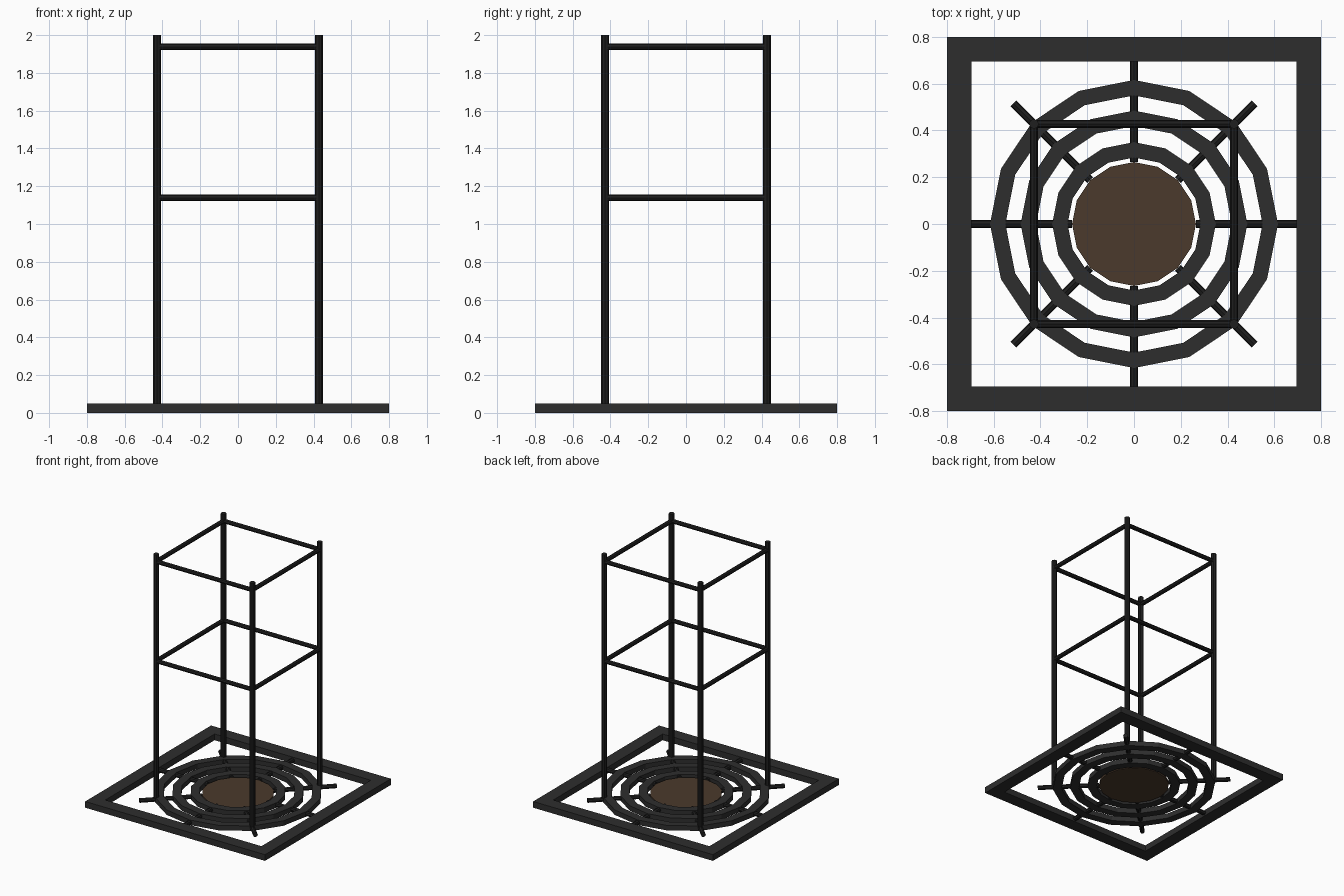
import bpy, bmesh, math
from mathutils import Vector

if "Cube" in bpy.data.objects:
    bpy.data.objects.remove(bpy.data.objects["Cube"])


def material(name, rgb):
    m = bpy.data.materials.new(name)
    m.diffuse_color = (*rgb, 1)
    m.use_nodes = True
    m.node_tree.nodes["Principled BSDF"].inputs["Base Color"].default_value = m.diffuse_color
    return m


IRON = material("dark grey iron", (0.027, 0.027, 0.027))
BLACK = material("black steel", (0.013, 0.013, 0.013))
SOIL = material("brown soil", (0.07, 0.042, 0.025))


def finish(bm, name, mat):
    bmesh.ops.recalc_face_normals(bm, faces=bm.faces)
    me = bpy.data.meshes.new(name)
    bm.to_mesh(me)
    bm.free()
    me.materials.append(mat)
    ob = bpy.data.objects.new(name, me)
    bpy.context.collection.objects.link(ob)
    return ob


def ring(name, r_out, r_in, z0, z1, sides, mat, turn=0.0):
    """Flat band with a rectangular section and a polygon outline."""
    bm = bmesh.new()
    section = [(r_out, z0), (r_out, z1), (r_in, z1), (r_in, z0)]
    loops = []
    for i in range(sides):
        a = turn + 2 * math.pi * i / sides
        loops.append([bm.verts.new((r * math.cos(a), r * math.sin(a), z)) for r, z in section])
    for i in range(sides):
        p, q = loops[i], loops[(i + 1) % sides]
        for k in range(4):
            bm.faces.new((p[k], q[k], q[(k + 1) % 4], p[(k + 1) % 4]))
    return finish(bm, name, mat)


def rod(name, a, b, r, mat, sides=8):
    """Straight round bar between two points."""
    a, b = Vector(a), Vector(b)
    bm = bmesh.new()
    bmesh.ops.create_cone(bm, cap_ends=True, segments=sides, radius1=r, radius2=r, depth=(b - a).length)
    ob = finish(bm, name, mat)
    ob.rotation_mode = 'QUATERNION'
    ob.rotation_quaternion = (b - a).to_track_quat('Z', 'Y')
    ob.location = (a + b) / 2
    return ob


# Square outer frame
S = math.sqrt(2)
ring("grate_frame", 0.8 * S, 0.695 * S, 0, 0.05, 4, IRON, math.pi / 4)

# Concentric grate rings
for i, r in enumerate((0.317, 0.452, 0.583)):
    ring(f"grate_ring_{i + 1}", r + 0.033, r - 0.033, 0.005, 0.045, 16, IRON)

# Spokes under the rings
for i in range(8):
    a = math.pi * i / 4
    c, s = math.cos(a), math.sin(a)
    rod(f"grate_spoke_{i + 1}", (0.265 * c, 0.265 * s, 0.025), (0.73 * c, 0.73 * s, 0.025), 0.018, BLACK)

# Soil disc
bm = bmesh.new()
bmesh.ops.create_cone(bm, cap_ends=True, segments=16, radius1=0.265, radius2=0.265, depth=0.02)
finish(bm, "soil_disc", SOIL).location.z = 0.02

# Guard posts and the two levels of rails
P = 0.428
corners = [(-P, -P), (P, -P), (P, P), (-P, P)]
for i, (x, y) in enumerate(corners):
    rod(f"guard_post_{i + 1}", (x, y, 0.03), (x, y, 2.0), 0.021, BLACK)
    x2, y2 = corners[(i + 1) % 4]
    for level, z in (("middle", 1.138), ("top", 1.938)):
        rod(f"{level}_rail_{i + 1}", (x, y, z), (x2, y2, z), 0.017, BLACK)
